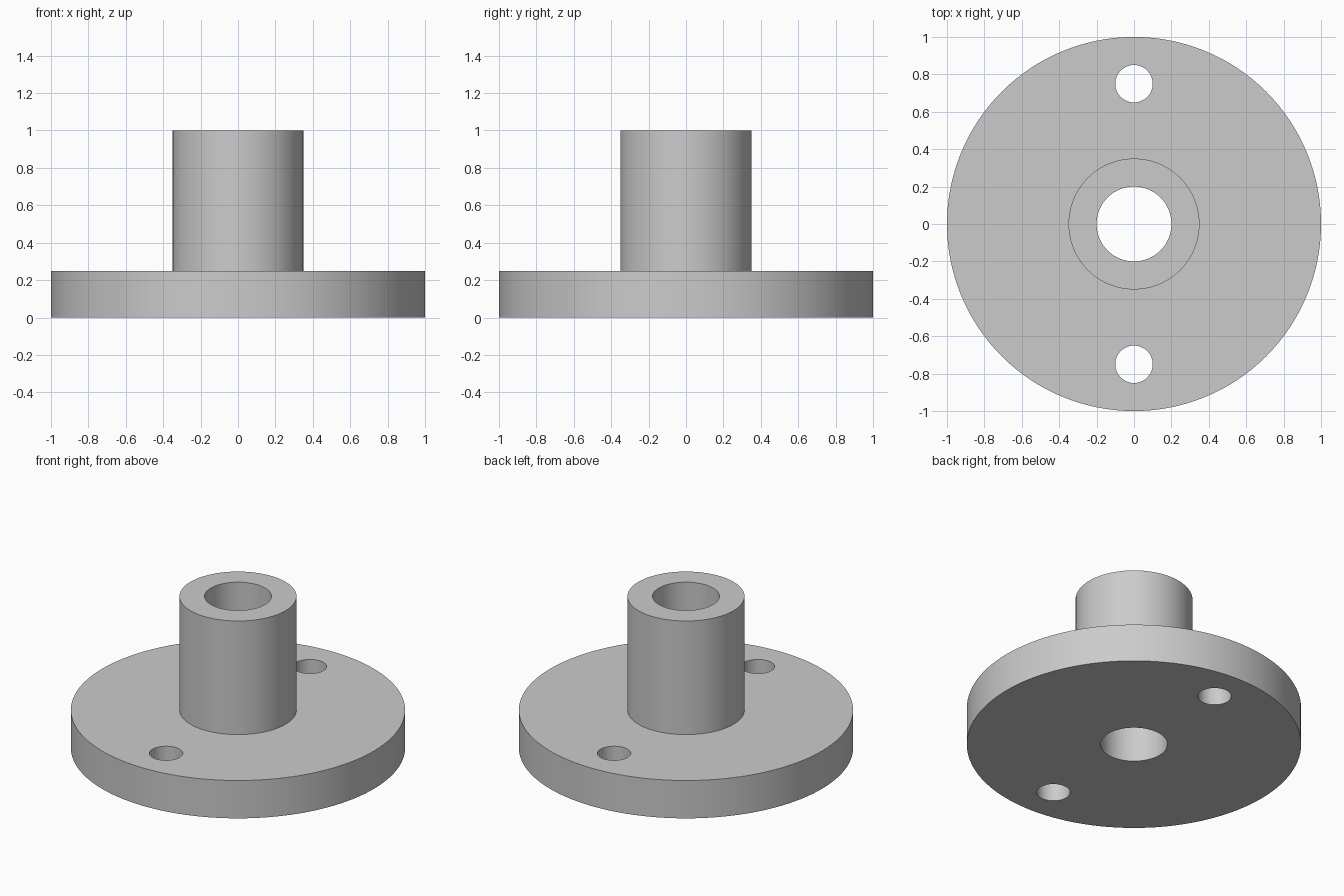
import bpy, bmesh, math

cube = bpy.data.objects.get("Cube")
if cube:
    bpy.data.objects.remove(cube, do_unlink=True)

SEGMENTS = 128
FLANGE_R, FLANGE_H = 1.0, 0.25
HUB_R, HUB_H = 0.35, 1.0
BORE_R = 0.2
BOLT_R, BOLT_Y = 0.1, 0.75

# Single plain metal colour
metal = bpy.data.materials.new("grey metal")
metal.use_nodes = True
colour = (0.6, 0.6, 0.6, 1)
metal.diffuse_color = colour
metal.node_tree.nodes["Principled BSDF"].inputs["Base Color"].default_value = colour


def lathe(name, profile):
    """Revolve a closed (radius, height) profile around z."""
    bm = bmesh.new()
    verts = [bm.verts.new((r, 0, z)) for r, z in profile]
    edges = [bm.edges.new((v, verts[i - 1])) for i, v in enumerate(verts)]
    bmesh.ops.spin(bm, geom=verts + edges, cent=(0, 0, 0), axis=(0, 0, 1),
                   angle=math.tau, steps=SEGMENTS, use_duplicate=False)
    bmesh.ops.remove_doubles(bm, verts=bm.verts, dist=1e-4)
    bmesh.ops.recalc_face_normals(bm, faces=bm.faces)
    mesh = bpy.data.meshes.new(name)
    bm.to_mesh(mesh)
    bm.free()
    obj = bpy.data.objects.new(name, mesh)
    bpy.context.collection.objects.link(obj)
    mesh.materials.append(metal)
    return obj


# Flange and hub turned as one piece around the through bore
body = lathe("flanged_hub", [
    (BORE_R, 0), (FLANGE_R, 0), (FLANGE_R, FLANGE_H),
    (HUB_R, FLANGE_H), (HUB_R, HUB_H), (BORE_R, HUB_H)])

# Bolt holes at the front and back of the flange
for side, y in (("front", -BOLT_Y), ("back", BOLT_Y)):
    bpy.ops.mesh.primitive_cylinder_add(
        vertices=64, radius=BOLT_R, depth=FLANGE_H * 2, location=(0, y, FLANGE_H / 2))
    cutter = bpy.context.object
    cutter.name = side + "_bolt_hole_cutter"
    cutter.data.materials.append(metal)
    cut = body.modifiers.new(side + " bolt hole", "BOOLEAN")
    cut.operation, cut.solver, cut.object = "DIFFERENCE", "EXACT", cutter
    bpy.ops.object.select_all(action="DESELECT")
    body.select_set(True)
    bpy.context.view_layer.objects.active = body
    bpy.ops.object.modifier_apply(modifier=cut.name)
    bpy.data.objects.remove(cutter, do_unlink=True)

# Smooth round walls, crisp rims
bpy.ops.object.shade_smooth_by_angle(angle=math.radians(30))
